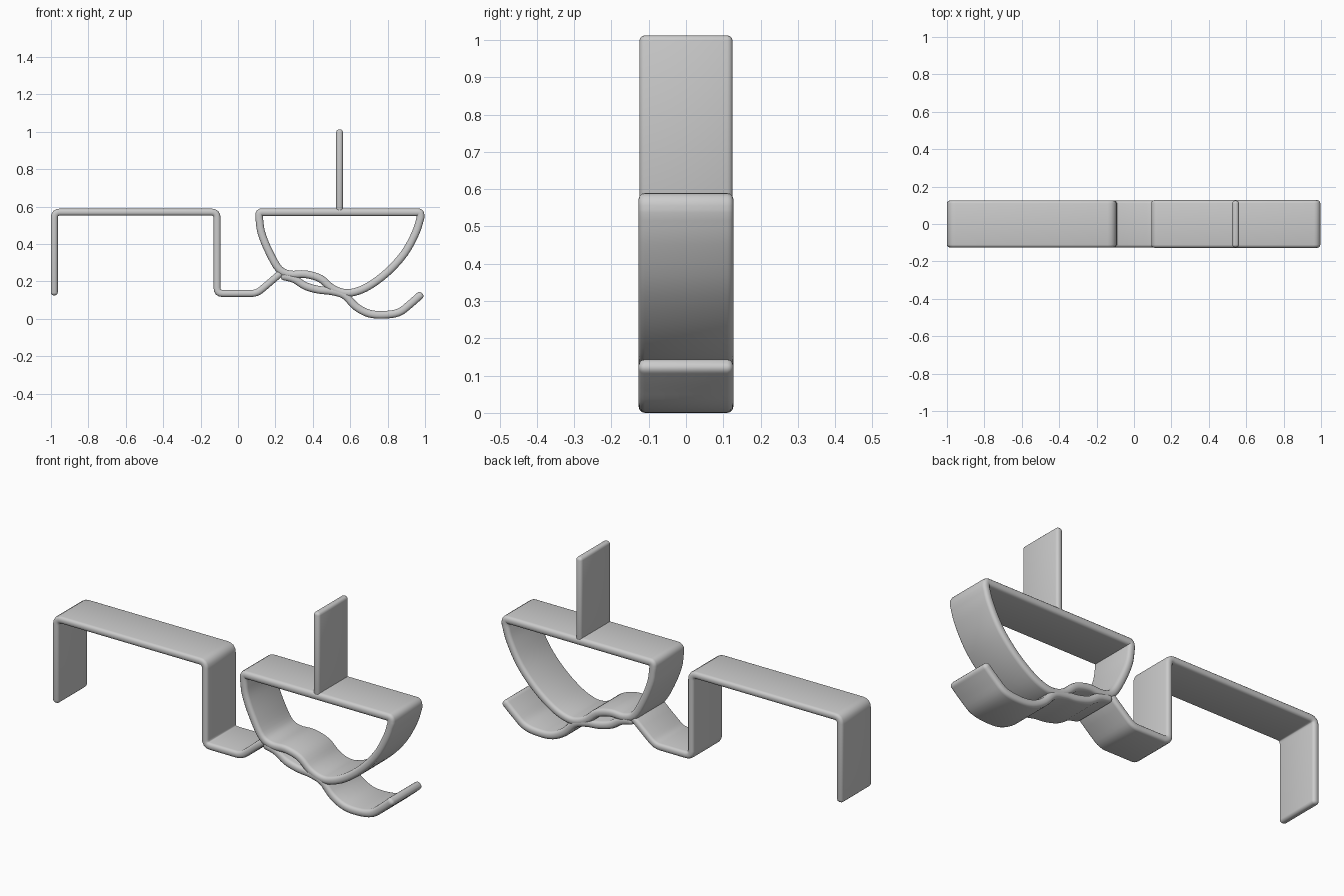
import bpy
import math
from mathutils import Vector

cube = bpy.data.objects.get("Cube")
if cube:
    bpy.data.objects.remove(cube, do_unlink=True)

grey = bpy.data.materials.new("plain grey")
grey.use_nodes = True
GREY = (0.6, 0.6, 0.6, 1)
grey.diffuse_color = GREY
grey.node_tree.nodes["Principled BSDF"].inputs["Base Color"].default_value = GREY


def curve(points, steps=4):
    """Smooth path through the points."""
    p = [Vector(q) for q in points]
    p = [2 * p[0] - p[1]] + p + [2 * p[-1] - p[-2]]
    out = []
    for a, b, c, d in zip(p, p[1:], p[2:], p[3:]):
        for i in range(steps):
            t = i / steps
            out.append(0.5 * (2 * b + (c - a) * t + (2 * a - 5 * b + 4 * c - d) * t * t
                              + (3 * b - a - 3 * c + d) * t ** 3))
    return out + [p[-2]]


def bend(points, radius=0.03, steps=4):
    """Straight runs with rounded corners."""
    p = [Vector(q) for q in points]
    out = [p[0]]
    for a, b, c in zip(p, p[1:], p[2:]):
        s, e = b + (a - b).normalized() * radius, b + (c - b).normalized() * radius
        for i in range(steps + 1):
            t = i / steps
            out.append(s * (1 - t) ** 2 + 2 * b * t * (1 - t) + e * t * t)
    return out + [p[-1]]


def section(thick, width, radius, steps=3):
    """Rounded rectangle as (across, y) pairs."""
    out = []
    for k, (sx, sy) in enumerate([(1, 1), (-1, 1), (-1, -1), (1, -1)]):
        for i in range(steps + 1):
            a = math.pi / 2 * (k + i / steps)
            out.append((sx * (thick / 2 - radius) + radius * math.cos(a),
                        sy * (width / 2 - radius) + radius * math.sin(a)))
    return out


def strip(name, path, thick=0.037, width=0.25, closed=False):
    """Flat bar swept along a path in the xz plane."""
    n, radius = len(path), thick * 0.4
    rings = []
    for i, p in enumerate(path):
        before = path[i - 1] if closed or i else None
        after = path[(i + 1) % n] if closed or i < n - 1 else None
        d1 = (p - before).normalized() if before else (after - p).normalized()
        d2 = (after - p).normalized() if after else d1
        d = (d1 + d2).normalized()
        rings.append((p, d, 1 / max(d.dot(d1), 0.6), 0))
    if not closed:
        # rounded ends
        for end, sign in ((0, -1), (-1, 1)):
            p, d, m, _ = rings[end]
            caps = [(p + d * sign * radius * (math.sin(a) - 1), d, m, radius * (1 - math.cos(a)))
                    for a in (0, math.pi / 6, math.pi / 3, math.pi / 2 * 0.98)]
            rings = caps[::-1] + rings[1:] if end == 0 else rings[:-1] + caps
    verts, faces = [], []
    for p, d, m, inset in rings:
        normal = Vector((-d.y, d.x))
        for u, y in section(thick - 2 * inset, width - 2 * inset, radius - inset * 0.9):
            q = p + normal * u * m
            verts.append((q.x, y, q.y))
    k, r = len(section(1, 1, 0.1)), len(rings)
    for i in range(r if closed else r - 1):
        for j in range(k):
            a, b = i * k, (i + 1) % r * k
            faces.append((a + j, a + (j + 1) % k, b + (j + 1) % k, b + j))
    if not closed:
        faces += [tuple(range(k))[::-1], tuple(range((r - 1) * k, r * k))]
    mesh = bpy.data.meshes.new(name)
    mesh.from_pydata(verts, [], faces)
    mesh.materials.append(grey)
    obj = bpy.data.objects.new(name, mesh)
    bpy.context.collection.objects.link(obj)
    bpy.ops.object.select_all(action="DESELECT")
    obj.select_set(True)
    bpy.context.view_layer.objects.active = obj
    # consistent outward normals
    bpy.ops.object.mode_set(mode="EDIT")
    bpy.ops.mesh.select_all(action="SELECT")
    bpy.ops.mesh.normals_make_consistent(inside=False)
    bpy.ops.object.mode_set(mode="OBJECT")
    bpy.ops.object.shade_smooth_by_angle(angle=math.radians(40))
    return obj


# square hook with the arm that carries the bowl
strip("hook_arm", bend([(-0.982, 0.125), (-0.982, 0.57), (-0.112, 0.57),
                        (-0.112, 0.135), (0.1, 0.135), (0.16, 0.185), (0.235, 0.25)]))

# closed bowl: flat deck, curved sides and raised twist in the floor
bowl = curve([(0.113, 0.54), (0.125, 0.46), (0.165, 0.36), (0.22, 0.265), (0.28, 0.237),
              (0.36, 0.238), (0.44, 0.215), (0.5, 0.165), (0.56, 0.14), (0.62, 0.142),
              (0.7, 0.175), (0.8, 0.25), (0.89, 0.35), (0.95, 0.46), (0.976, 0.54)])
strip("bowl", bowl + bend([(0.976, 0.545), (0.976, 0.569), (0.113, 0.569), (0.113, 0.545)], 0.015),
      0.041, 0.254, closed=True)

# lower strand that leaves the twist and ends in the curled foot
strip("curled_foot", curve([(0.23, 0.23), (0.3, 0.212), (0.36, 0.175), (0.43, 0.155), (0.5, 0.147),
                            (0.57, 0.125), (0.63, 0.065), (0.7, 0.028), (0.78, 0.021),
                            (0.86, 0.034), (0.92, 0.078), (0.985, 0.135)]), 0.041, 0.254)

# upright mast on the deck
strip("mast", bend([(0.543, 0.565), (0.543, 1.012)]), 0.036)
